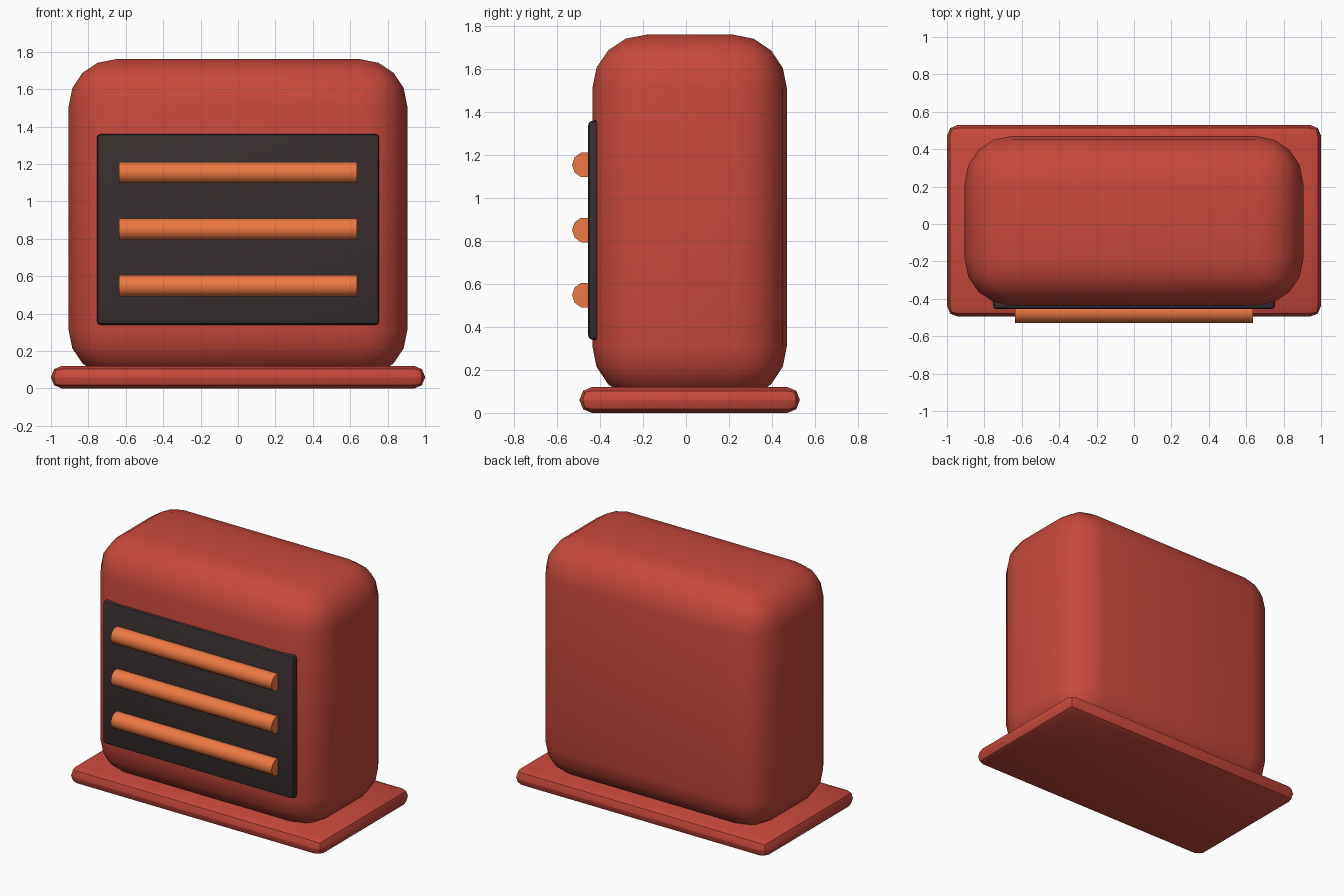
import bpy
import math

if "Cube" in bpy.data.objects:
    bpy.data.objects.remove(bpy.data.objects["Cube"])


def material(name, rgb):
    m = bpy.data.materials.new(name)
    m.diffuse_color = (*rgb, 1)
    m.use_nodes = True
    m.node_tree.nodes["Principled BSDF"].inputs["Base Color"].default_value = m.diffuse_color
    return m


RED = material("red_enamel", (0.58, 0.065, 0.045))
DARK = material("dark_grille", (0.04, 0.028, 0.028))
ORANGE = material("glowing_orange", (0.85, 0.19, 0.055))


def finish(obj, name, mat):
    obj.name = name
    obj.data.materials.append(mat)
    bpy.ops.object.shade_smooth_by_angle(angle=math.radians(40))
    return obj


def rounded_box(name, size, loc, radius, segments, mat):
    bpy.ops.mesh.primitive_cube_add(size=1, location=loc)
    obj = bpy.context.object
    obj.scale = size
    bpy.ops.object.transform_apply(location=False, rotation=False, scale=True)
    bevel = obj.modifiers.new("round_edges", "BEVEL")
    bevel.width = radius
    bevel.segments = segments
    bpy.ops.object.modifier_apply(modifier=bevel.name)
    return finish(obj, name, mat)


# Foot plate, housing and front panel
rounded_box("base_plate", (2.0, 1.025, 0.12), (0, 0.017, 0.06), 0.058, 2, RED)
rounded_box("heater_body", (1.81, 0.905, 1.70), (0, 0.017, 0.91), 0.25, 4, RED)
rounded_box("front_panel", (1.51, 0.06, 1.02), (0, -0.425, 0.85), 0.02, 2, DARK)

# Three ten-sided heating bars lying across the panel
for i in range(3):
    bpy.ops.mesh.primitive_cylinder_add(
        vertices=10, radius=0.06, depth=1.27,
        location=(0, -0.47, 0.548 + 0.303 * i),
        rotation=(0, math.pi / 2, 0))
    bpy.ops.object.transform_apply(location=False, rotation=True, scale=False)
    finish(bpy.context.object, f"heating_bar_{i + 1}", ORANGE)
